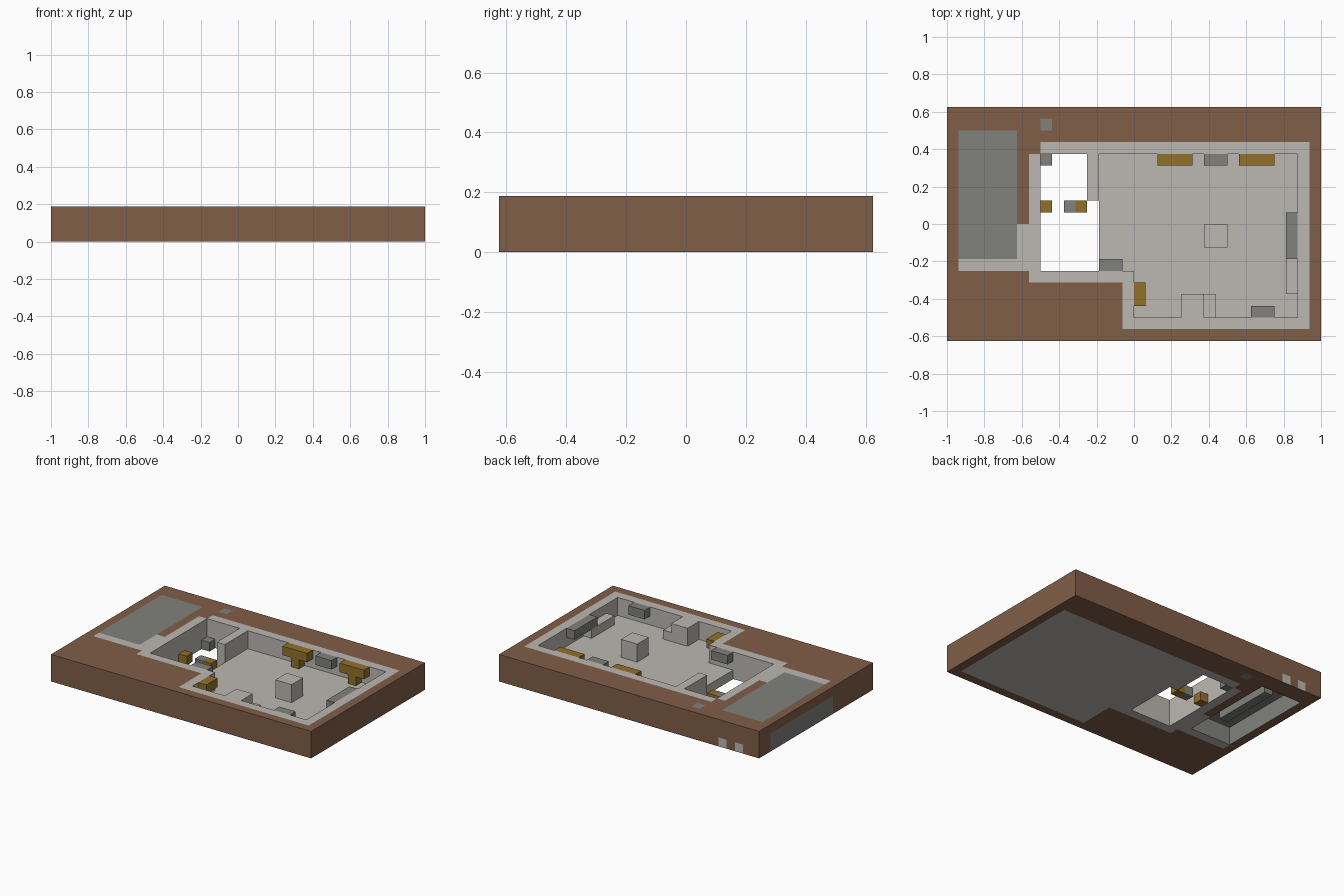
import bpy
import bmesh
from mathutils import Vector

CELL = 1 / 16
NX, NY, NZ = 32, 20, 3

cube = bpy.data.objects.get("Cube")
if cube:
    bpy.data.objects.remove(cube, do_unlink=True)


def material(name, rgb):
    m = bpy.data.materials.new(name)
    m.use_nodes = True
    m.diffuse_color = (*rgb, 1)
    m.node_tree.nodes["Principled BSDF"].inputs["Base Color"].default_value = (*rgb, 1)
    return m


earth = material("brown earth", (0.216, 0.112, 0.065))
pale = material("pale stone", (0.503, 0.479, 0.445))
grey = material("grey stone", (0.22, 0.22, 0.205))
gold = material("dark gold", (0.29, 0.165, 0.022))
EARTH, PALE, GREY = range(3)

# Plan areas in grid cells: x0, y0, x1, y1
ROOM = [(13, 6, 30, 16), (16, 2, 30, 6)]
SHAFT = [(8, 6, 12, 16), (12, 6, 13, 12)]
MASONRY = [(7, 5, 31, 16), (8, 16, 31, 17), (15, 1, 31, 5), (6, 6, 7, 10), (1, 6, 7, 7)]
CHAMBER = [(1, 7, 6, 18)]
VENT = [(8, 18, 9, 19)]


def within(areas, i, j):
    return any(a <= i < c and b <= j < d for a, b, c, d in areas)


def solid(i, j, k):
    if not (0 <= i < NX and 0 <= j < NY and 0 <= k < NZ):
        return False
    if within(SHAFT, i, j):
        return False
    if within(ROOM, i, j):
        return k == 0
    if within(CHAMBER, i, j):
        return k == 2
    return True


def colour(cell, axis, side):
    i, j, k = cell
    # Openings in the outer walls
    if axis == 0 and i == 0 and side < 0:
        return GREY if 7 <= j < 18 and k < 2 else EARTH
    if axis == 1 and j == NY - 1 and side > 0:
        return PALE if i in (2, 4) and k == 0 else EARTH
    # Lining of the buried chamber
    if axis < 2:
        n = [i, j]
        n[axis] += side
        if within(CHAMBER, *n):
            return GREY
    if within(CHAMBER + VENT, i, j):
        return GREY
    return PALE if within(MASONRY, i, j) else EARTH


def centred(p):
    return Vector((p[0] - NX / 2, p[1] - NY / 2, p[2])) * CELL


def build_ground():
    bm = bmesh.new()
    verts = {}

    def vert(p):
        if p not in verts:
            verts[p] = bm.verts.new(centred(p))
        return verts[p]

    for i in range(NX):
        for j in range(NY):
            for k in range(NZ):
                if not solid(i, j, k):
                    continue
                for axis in range(3):
                    for side in (-1, 1):
                        n = [i, j, k]
                        n[axis] += side
                        if solid(*n):
                            continue
                        u, v = (axis + 1) % 3, (axis + 2) % 3
                        ring = []
                        for du, dv in ((0, 0), (1, 0), (1, 1), (0, 1)):
                            p = [i, j, k]
                            p[axis] += side > 0
                            p[u] += du
                            p[v] += dv
                            ring.append(vert(tuple(p)))
                        face = bm.faces.new(ring if side > 0 else ring[::-1])
                        face.material_index = colour((i, j, k), axis, side)
    mesh = bpy.data.meshes.new("ground_block")
    bm.to_mesh(mesh)
    bm.free()
    for m in (earth, pale, grey):
        mesh.materials.append(m)
    bpy.context.collection.objects.link(bpy.data.objects.new("ground_block", mesh))


def box(name, mat, low, high):
    a, b = centred(low), centred(high)
    bpy.ops.mesh.primitive_cube_add(size=1, location=(a + b) / 2)
    ob = bpy.context.object
    ob.name = name
    ob.scale = b - a
    ob.data.materials.append(mat)


build_ground()

# Main room furniture
box("centre_pillar", pale, (22, 8, 1), (24, 10, 3))
box("front_cabinet", pale, (20, 2, 1), (22, 4, 3))
box("front_cabinet_step", pale, (22, 2, 1), (23, 4, 2))
box("side_bench", pale, (29, 4, 1), (30, 8, 2))

# Wall-hung shelves
box("side_shelf", grey, (29, 7, 2), (30, 11, 3))
box("front_shelf", grey, (26, 2, 2), (28, 3, 3))
box("back_shelf", grey, (22, 15, 2), (24, 16, 3))
box("entry_shelf", grey, (13, 6, 2), (15, 7, 3))

# Gold brackets: a bar on a stem
for x in (18, 25):
    box("bracket_bar", gold, (x, 15, 2), (x + 3, 16, 3))
    box("bracket_stem", gold, (x + 1, 15, 1), (x + 2, 16, 2))
box("small_gold_bar", gold, (16, 3, 2), (17, 5, 3))

# Low blocks in the open shaft
box("shaft_corner_block", grey, (8, 15, 0), (9, 16, 1))
box("shaft_gold_block", gold, (8, 11, 0), (9, 12, 1))
box("shaft_grey_block", grey, (10, 11, 0), (11, 12, 1))
box("shaft_gold_end", gold, (11, 11, 0), (12, 12, 1))

# Block hanging in the buried chamber
box("chamber_block", grey, (3, 9, 1), (4, 16, 2))
